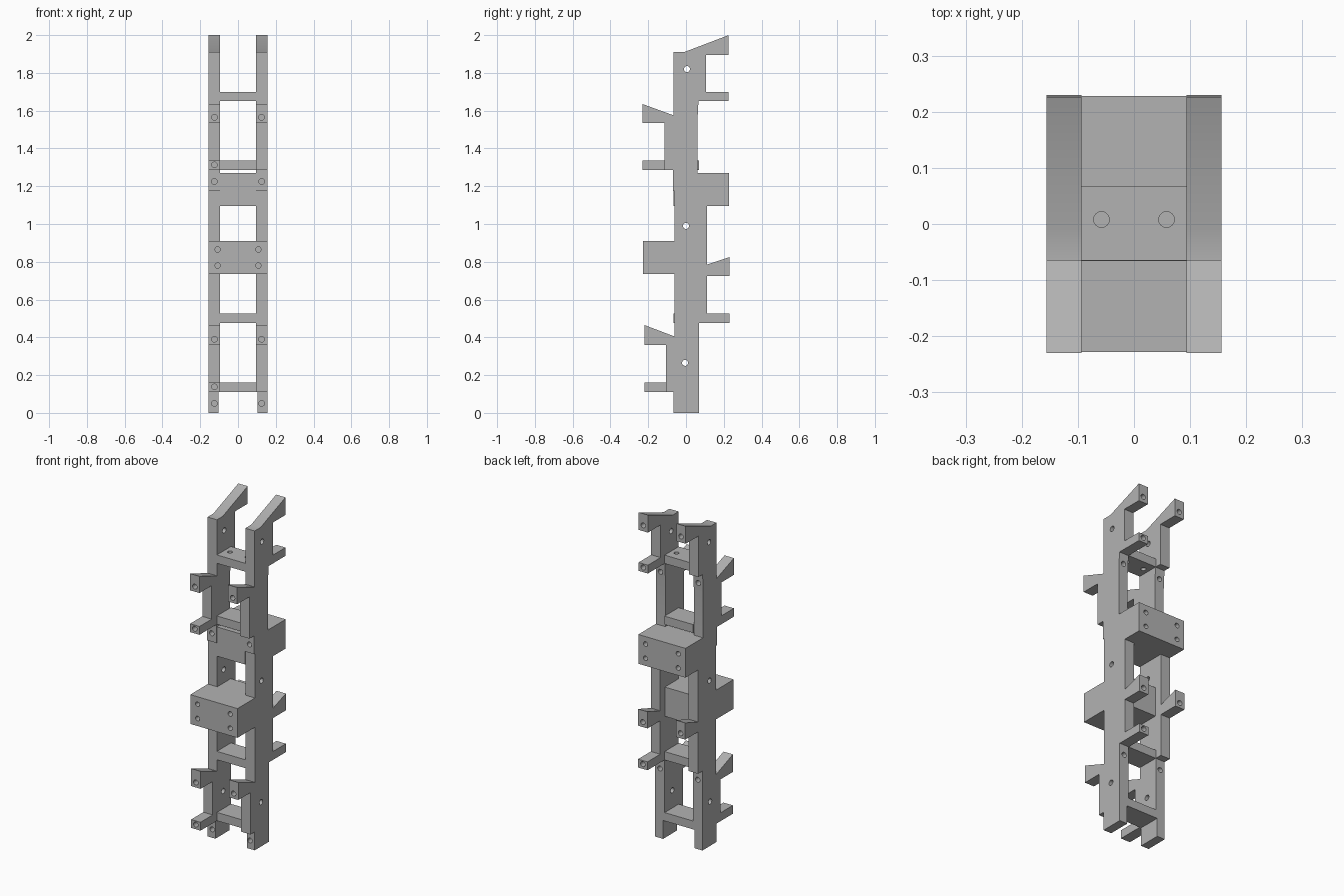
import bpy, bmesh, math
from mathutils import Matrix, Vector

cube = bpy.data.objects.get("Cube")
if cube:
    bpy.data.objects.remove(cube, do_unlink=True)

grey = bpy.data.materials.new("plain grey")
grey.use_nodes = True
grey.diffuse_color = (0.45, 0.45, 0.45, 1)
grey.node_tree.nodes["Principled BSDF"].inputs["Base Color"].default_value = (0.45, 0.45, 0.45, 1)

INNER, OUTER = 0.094, 0.156
parts = []


def make_object(name, bm):
    bmesh.ops.recalc_face_normals(bm, faces=bm.faces)
    mesh = bpy.data.meshes.new(name)
    bm.to_mesh(mesh)
    bm.free()
    mesh.materials.append(grey)
    obj = bpy.data.objects.new(name, mesh)
    bpy.context.collection.objects.link(obj)
    return obj


def extrude(name, points, offset):
    """Extrude a closed outline of 3D points along an offset."""
    bm = bmesh.new()
    face = bm.faces.new([bm.verts.new(p) for p in points])
    result = bmesh.ops.extrude_face_region(bm, geom=[face])
    verts = [g for g in result["geom"] if isinstance(g, bmesh.types.BMVert)]
    bmesh.ops.translate(bm, vec=Vector(offset), verts=verts)
    obj = make_object(name, bm)
    parts.append(obj)
    return obj


def box(bm, x, y, z):
    centre = [(a + b) / 2 for a, b in (x, y, z)]
    size = [b - a for a, b in (x, y, z)]
    bmesh.ops.create_cube(bm, size=1, matrix=Matrix.Translation(centre) @ Matrix.Diagonal((*size, 1)))


def hole(bm, centre, axis, radius, depth):
    turn = Vector((0, 0, 1)).rotation_difference(Vector(axis)).to_matrix().to_4x4()
    bmesh.ops.create_cone(bm, cap_ends=True, segments=24, radius1=radius, radius2=radius,
                          depth=depth, matrix=Matrix.Translation(centre) @ turn)


# Edge of a rail, with sloped hooks; lower tabs only on one rail per side
def back_edge(tab):
    low = [(0.068, 0.475), (0.23, 0.475), (0.23, 0.525)] if tab else [(0.068, 0.475)]
    high = [(0.066, 1.65), (0.226, 1.65), (0.226, 1.70)] if tab else [(0.066, 1.65)]
    return ([(0.068, 0)] + low + [(0.11, low[-1][1]), (0.11, 0.725), (0.23, 0.725),
            (0.23, 0.825), (0.11, 0.785), (0.11, 1.095), (0.068, 1.095), (0.06, 1.27), (0.06, 1.54)]
            + high + [(0.106, high[-1][1]), (0.106, 1.895), (0.226, 1.895), (0.226, 2.0), (-0.01, 1.91)])


def front_edge(tab):
    high = [(-0.23, 1.335), (-0.23, 1.285), (-0.07, 1.285)] if tab else [(-0.115, 1.285), (-0.07, 1.285)]
    low = [(-0.22, 0.16), (-0.22, 0.11), (-0.065, 0.11)] if tab else [(-0.105, 0.11), (-0.065, 0.11)]
    return ([(-0.065, 1.91), (-0.065, 1.575), (-0.23, 1.635), (-0.23, 1.535), (-0.115, 1.535)]
            + ([(-0.115, 1.335)] if tab else []) + high
            + [(-0.07, 1.175), (-0.062, 1.175), (-0.062, 0.405), (-0.22, 0.465),
               (-0.22, 0.36), (-0.105, 0.36)]
            + ([(-0.105, 0.16)] if tab else []) + low + [(-0.065, 0)])


# Side rails
for name, x, front_tab in (("right_rail", -OUTER, True), ("left_rail", INNER, False)):
    outline = back_edge(not front_tab) + front_edge(front_tab)
    extrude(name, [(x, y, z) for y, z in outline], (OUTER - INNER, 0, 0))

# Crossbars between the rails
for i, z in enumerate((0.11, 0.475, 1.285, 1.65)):
    pts = [(-INNER, -0.065), (INNER, -0.065), (INNER, 0.068), (-INNER, 0.068)]
    extrude(f"crossbar_{i + 1}", [(x, y, z) for x, y in pts], (0, 0, 0.05))

# Mounting blocks: wide outside the rails, narrow between them
for name, side, z, height in (("front_block", -1, 0.735, 0.175), ("back_block", 1, 1.095, 0.175)):
    reach, neck, end = 0.228, 0.062, -0.066
    half = [(OUTER, reach), (OUTER, neck), (INNER, neck), (INNER, end)]
    plan = half + [(-x, y) for x, y in reversed(half)]
    extrude(name, [(x, side * y, z) for x, y in plan], (0, 0, height))

# Holes and narrower feet
bm = bmesh.new()
for y, z in ((-0.005, 0.265), (0, 0.99), (0.005, 1.82)):
    hole(bm, (0, y, z), (1, 0, 0), 0.016, 0.5)
for x in (-0.125, 0.125):
    for side, base in ((-1, 0.11), (-1, 1.285), (1, 0.475), (1, 1.65)):
        hole(bm, (x, side * 0.2, base + 0.28), (0, 1, 0), 0.015, 0.1)
        hole(bm, (x, side * 0.05, base - 0.06), (0, 1, 0), 0.015, 0.1)
        if x * side > 0:
            hole(bm, (x, side * 0.2, base + 0.028), (0, 1, 0), 0.015, 0.1)
for x in (-0.108, 0.108):
    for side, base in ((-1, 0.735), (1, 1.095)):
        for dz in (0.045, 0.13):
            hole(bm, (x, side * 0.2, base + dz), (0, 1, 0), 0.014, 0.1)
for x in (-0.058, 0.058):
    hole(bm, (x, 0.008, 1.675), (0, 0, 1), 0.014, 0.2)
box(bm, (-0.104, 0.104), (-0.3, 0.3), (-0.1, 0.11))
cutter = make_object("hole_cutter", bm)
cutter.hide_render = True

for obj in parts:
    mod = obj.modifiers.new("holes", 'BOOLEAN')
    mod.operation = 'DIFFERENCE'
    mod.solver = 'EXACT'
    mod.object = cutter
graph = bpy.context.evaluated_depsgraph_get()
cut = [bpy.data.meshes.new_from_object(o.evaluated_get(graph)) for o in parts]
for obj, mesh in zip(parts, cut):
    obj.modifiers.clear()
    obj.data = mesh
bpy.data.objects.remove(cutter, do_unlink=True)

# Smooth hole walls, sharp edges elsewhere
bpy.ops.object.select_all(action='DESELECT')
for obj in parts:
    obj.select_set(True)
bpy.context.view_layer.objects.active = parts[0]
bpy.ops.object.shade_smooth_by_angle(angle=math.radians(30))
